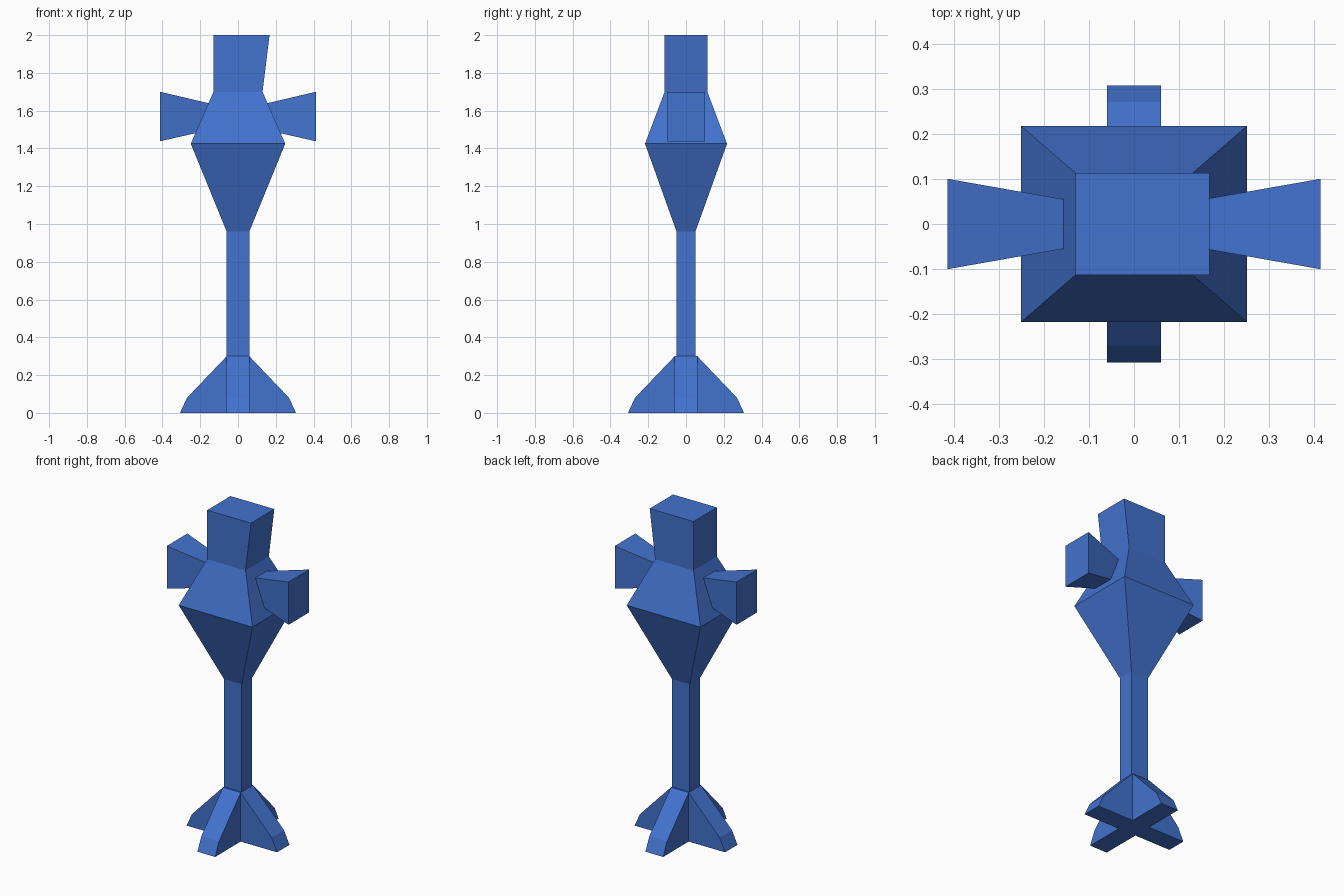
import bpy, bmesh
from mathutils import Vector

if "Cube" in bpy.data.objects:
    bpy.data.objects.remove(bpy.data.objects["Cube"])

blue = bpy.data.materials.new("blue")
blue.diffuse_color = (0.055, 0.17, 0.62, 1)
blue.use_nodes = True
blue.node_tree.nodes["Principled BSDF"].inputs["Base Color"].default_value = blue.diffuse_color


def finish(name, bm):
    bmesh.ops.recalc_face_normals(bm, faces=bm.faces[:])
    mesh = bpy.data.meshes.new(name)
    bm.to_mesh(mesh)
    bm.free()
    mesh.materials.append(blue)
    obj = bpy.data.objects.new(name, mesh)
    bpy.context.collection.objects.link(obj)
    return obj


def loft(name, rings):
    """Skin a row of four-point rings and cap both ends."""
    bm = bmesh.new()
    loops = [[bm.verts.new(p) for p in ring] for ring in rings]
    for a, b in zip(loops, loops[1:]):
        for i in range(4):
            j = (i + 1) % 4
            bm.faces.new((a[i], a[j], b[j], b[i]))
    bm.faces.new(loops[0])
    bm.faces.new(loops[-1])
    return finish(name, bm)


def level(x0, x1, y, z):
    return [(x0, -y, z), (x1, -y, z), (x1, y, z), (x0, y, z)]


def upright(x, y, z0, z1):
    return [(x, -y, z0), (x, y, z0), (x, y, z1), (x, -y, z1)]


# Stem, bulging body and the head that leans out on one side
loft("stem_body_head", [
    level(-0.06, 0.06, 0.05, 0.30),
    level(-0.06, 0.06, 0.05, 0.96),
    level(-0.25, 0.25, 0.217, 1.425),
    level(-0.13, 0.13, 0.113, 1.70),
    level(-0.13, 0.167, 0.113, 2.00),
])

# Flared arms, mirrored left and right
arm = loft("arms", [upright(0.14, 0.052, 1.50, 1.636),
                    upright(0.413, 0.10, 1.438, 1.70)])
arm.modifiers.new("mirror", 'MIRROR').use_axis[0] = True

# Cross-shaped base: a central block with a foot pulled out of each side
bm = bmesh.new()
bmesh.ops.create_cube(bm, size=1)
for v in bm.verts:
    v.co = (v.co.x * 0.12, v.co.y * 0.12, (v.co.z + 0.5) * 0.30)
bm.normal_update()
sides = [f for f in bm.faces if abs(f.normal.z) < 0.5]
directions = [f.normal.copy() for f in sides]
feet = bmesh.ops.extrude_discrete_faces(bm, faces=sides)["faces"]
for face in feet:
    face.normal_update()
    out = max(directions, key=lambda d: d.dot(face.calc_center_median()))
    for v in face.verts:
        top = v.co.z > 0.1
        v.co += out * (0.21 if top else 0.247) - Vector((0, 0, 0.22 if top else 0))
finish("base_feet", bm)
